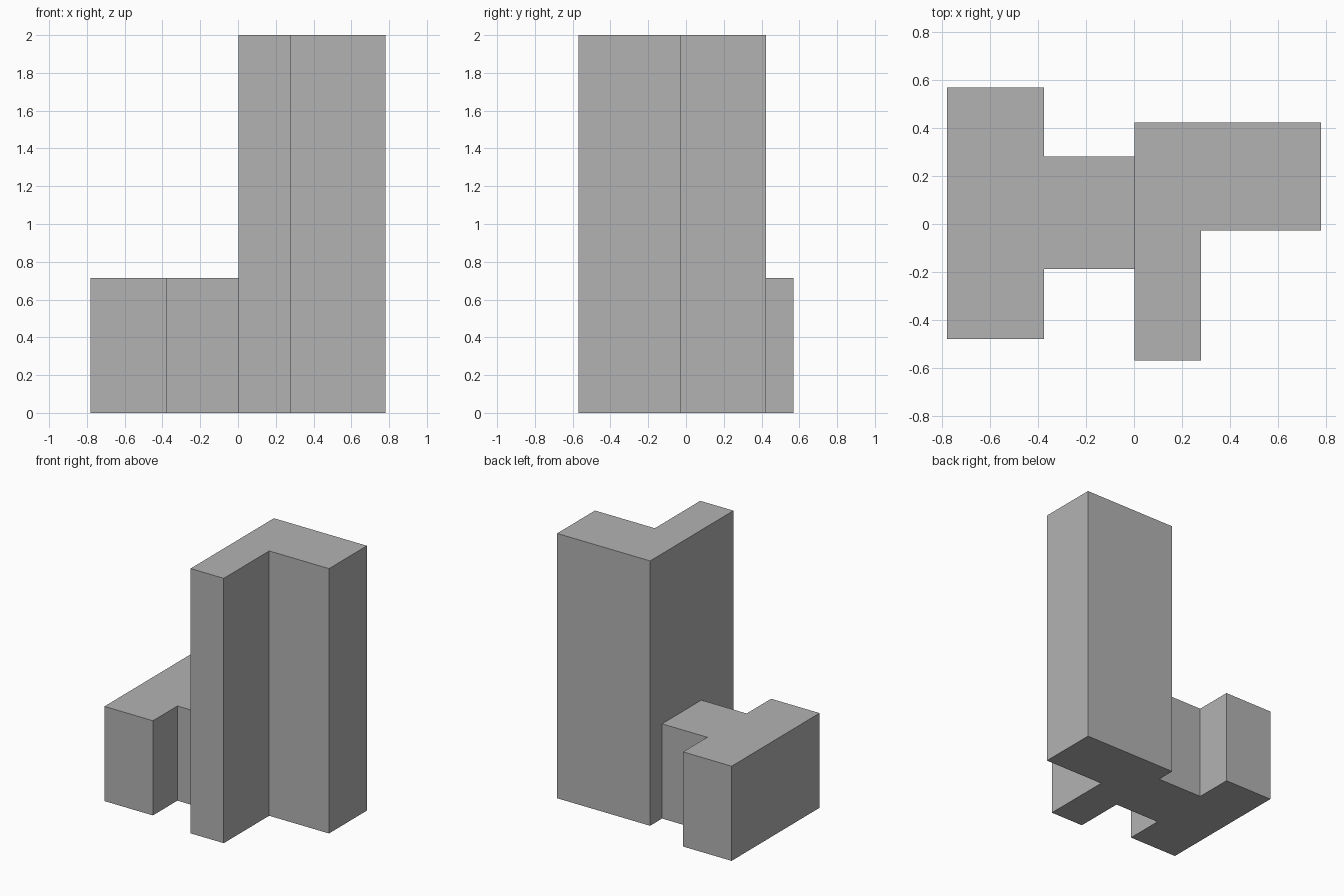
import bpy
import bmesh

cube = bpy.data.objects.get("Cube")
if cube:
    bpy.data.objects.remove(cube, do_unlink=True)

# Single plain grey
grey = bpy.data.materials.new("plain_grey")
grey.use_nodes = True
colour = (0.45, 0.45, 0.45, 1.0)
grey.diffuse_color = colour
grey.node_tree.nodes["Principled BSDF"].inputs["Base Color"].default_value = colour


def extrude_plan(name, outline, height):
    """Raise a closed floor plan (counter-clockwise) into a solid block."""
    bm = bmesh.new()
    base = bm.faces.new([bm.verts.new((x, y, 0)) for x, y in outline])
    raised = bmesh.ops.extrude_face_region(bm, geom=[base], use_keep_orig=True)
    top = [v for v in raised["geom"] if isinstance(v, bmesh.types.BMVert)]
    bmesh.ops.translate(bm, verts=top, vec=(0, 0, height))
    bmesh.ops.recalc_face_normals(bm, faces=bm.faces)
    mesh = bpy.data.meshes.new(name)
    bm.to_mesh(mesh)
    bm.free()
    mesh.materials.append(grey)
    obj = bpy.data.objects.new(name, mesh)
    bpy.context.collection.objects.link(obj)
    return obj


# Tall L-shaped tower
party_wall = 0.003
extrude_plan("tower", [
    (party_wall, -0.57), (0.28, -0.57), (0.28, -0.028),
    (0.78, -0.028), (0.78, 0.424), (party_wall, 0.424),
], 2.0)

# Low T-shaped wing: cross block and the neck joining it to the tower
extrude_plan("low_wing", [
    (-0.78, -0.48), (-0.375, -0.48), (-0.375, -0.188), (party_wall, -0.188),
    (party_wall, 0.281), (-0.375, 0.281), (-0.375, 0.57), (-0.78, 0.57),
], 0.715)
